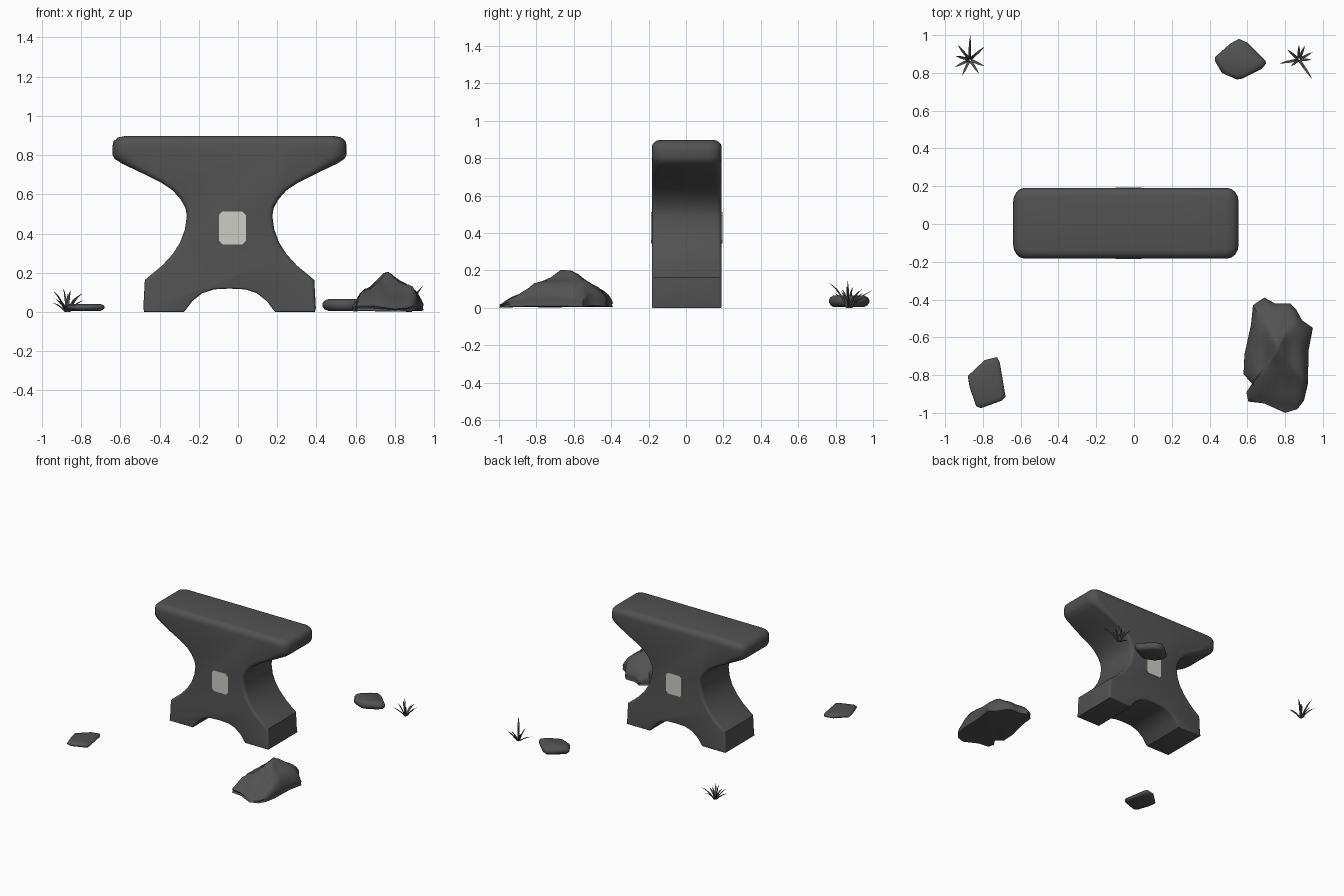
import bpy, bmesh, math, random
from mathutils import Vector, noise

if "Cube" in bpy.data.objects:
    bpy.data.objects.remove(bpy.data.objects["Cube"])
random.seed(4)


def material(name, rgb):
    m = bpy.data.materials.new(name)
    m.diffuse_color = (*rgb, 1)
    m.use_nodes = True
    m.node_tree.nodes["Principled BSDF"].inputs["Base Color"].default_value = m.diffuse_color
    return m


IRON = material("dark grey", (0.084, 0.084, 0.084))
PLATE = material("light warm grey", (0.61, 0.61, 0.57))


def make(name, verts, faces, mat, angle=40):
    me = bpy.data.meshes.new(name)
    me.from_pydata(verts, [], faces)
    bm = bmesh.new()
    bm.from_mesh(me)
    bmesh.ops.recalc_face_normals(bm, faces=bm.faces)
    bm.to_mesh(me)
    bm.free()
    me.materials.append(mat)
    ob = bpy.data.objects.new(name, me)
    bpy.context.collection.objects.link(ob)
    bpy.ops.object.select_all(action='DESELECT')
    ob.select_set(True)
    bpy.context.view_layer.objects.active = ob
    bpy.ops.object.shade_smooth_by_angle(angle=math.radians(angle))
    return ob


def loft(name, rings, mat, angle=40):
    """Skin equal-length rings and close both ends."""
    n = len(rings[0])
    verts = [p for r in rings for p in r]
    faces = [(k*n+i, k*n+(i+1) % n, (k+1)*n+(i+1) % n, (k+1)*n+i)
             for k in range(len(rings)-1) for i in range(n)]
    faces += [tuple(range(n))[::-1], tuple(range(len(verts)-n, len(verts)))]
    return make(name, verts, faces, mat, angle)


# Anvil: half profile (offset from centre line, height, edge rounding), mirrored
CX, CY, HALF = -0.043, 0.004, 0.187
half = [(0, .898, .045), (.3, .898, .045), (.53, .898, .05), (.57, .89, .06), (.592, .87, .07),
        (.597, .845, .075), (.597, .80, .075), (.585, .78, .07), (.55, .757, .05),
        (.44, .705, .03), (.35, .66, .025), (.29, .62, .025), (.25, .575, .025), (.225, .53, .025),
        (.218, .49, .025), (.228, .42, .025), (.252, .355, .025), (.29, .295, .02), (.345, .235, .02),
        (.40, .19, .02), (.432, .163, .02), (.44, .02, .02), (.435, 0, .008), (.232, 0, .008),
        (.19, .055, .01), (.14, .095, .01), (.08, .115, .01), (0, .119, .01)]
prof = half + [(-x, z, r) for x, z, r in half[-2:0:-1]]
insets = []
for i, (x, z, r) in enumerate(prof):
    if abs(x) > .5:                       # cap ends shrink towards their middle
        insets.append(Vector((math.copysign(.5, x)-x, .835-z))*.62)
    else:
        a, b = prof[i-1], prof[(i+1) % len(prof)]
        t = Vector((b[0]-a[0], b[1]-a[1])).normalized()
        insets.append(Vector((t.y, -t.x))*r)
rings = []
steps = [math.radians(a) for a in (90, 67, 45, 22, 0)]
for side in (-1, 1):
    for a in (steps if side < 0 else steps[::-1]):
        rings.append([(CX+x+o.x*(1-math.cos(a)), CY+side*(HALF-r*(1-math.sin(a))),
                       z+o.y*(1-math.cos(a))) for (x, z, r), o in zip(prof, insets)])
loft("anvil_body", rings, IRON)

# Light plates with clipped corners on front and back
x0, x1, z0, z1, c = -.098, .040, .345, .512, .018
outline = [(x0+c, z0), (x1-c, z0), (x1, z0+c), (x1, z1-c), (x1-c, z1), (x0+c, z1),
           (x0, z1-c), (x0, z0+c)]
for name, y in (("front_plate", CY-HALF), ("back_plate", CY+HALF)):
    loft(name, [[(x, y+d, z) for x, z in outline] for d in (-.003, .003)], PLATE, 30)


# Small flat stones
def stone(name, pts, h):
    cx = sum(p[0] for p in pts)/len(pts)
    cy = sum(p[1] for p in pts)/len(pts)
    loft(name, [[(cx+(x-cx)*s, cy+(y-cy)*s, .006+z*(h-.006)) for x, y in pts]
                for z, s in ((0, .78), (.12, .91), (.38, 1), (.62, 1), (.85, .93), (1, .78))],
         IRON, 60)


stone("back_stone", [(.555, .98), (.60, .96), (.695, .865), (.70, .85), (.675, .82), (.575, .77),
                     (.545, .765), (.465, .80), (.43, .86), (.43, .885), (.51, .955)], .065)
stone("front_stone", [(-.88, -.805), (-.79, -.72), (-.725, -.705), (-.71, -.735), (-.68, -.915),
                      (-.70, -.935), (-.81, -.975), (-.835, -.965), (-.87, -.865)], .04)


# Large rock: outline pulled towards its peak, height limited by two side silhouettes
def lerp(table, t):
    for (a, za), (b, zb) in zip(table, table[1:]):
        if t <= b:
            return za+(zb-za)*max(0, (t-a)/(b-a))
    return table[-1][1]


edge = [(.63, -.43), (.69, -.39), (.745, -.42), (.825, -.42), (.86, -.455), (.89, -.51),
        (.947, -.55), (.925, -.665), (.92, -.85), (.90, -.935), (.865, -.98), (.80, -1.0),
        (.69, -.95), (.605, -.94), (.595, -.89), (.625, -.845), (.58, -.795), (.585, -.69), (.62, -.53)]
edge = [p for a, b in zip(edge, edge[1:]+edge[:1])
        for p in (a, ((a[0]+b[0])/2, (a[1]+b[1])/2))]
hx = [(.57, .035), (.60, .055), (.635, .11), (.68, .135), (.763, .207), (.82, .165), (.875, .14), (.95, .07)]
hy = [(-1, .03), (-.95, .06), (-.83, .10), (-.8, .13), (-.66, .207), (-.58, .18), (-.5, .135),
      (-.42, .085), (-.39, .05)]
px, py = .765, -.66
rings = []
for s, low in ((.9, .05), (1, .1), (.975, .3), (1, .5), (.97, .75), (.9, .9), (.8, 1), (.65, 1),
               (.5, 1), (.35, 1), (.2, 1), (.05, 1)):
    ring = []
    for x, y in edge:
        x, y = px+(x-px)*s, py+(y-py)*s
        bump = .022*noise.noise((x*14, y*9, 2))-.005 if low > .7 and s > .1 else 0
        ring.append((x, y, low*min(lerp(hx, x), lerp(hy, y))+bump))
    rings.append(ring)
loft("large_rock", rings, IRON, 50)


# Grass tufts: tapered curved blades from a shared root to each tip
def tuft(name, root, tips):
    verts, faces = [], []
    for tx, ty, tz in tips:
        b = len(verts)
        d = Vector((tx-root[0], ty-root[1], 0))
        side = Vector((-d.y, d.x, 0)).normalized()
        start = Vector((*root, 0))+d*.08
        for k, w in enumerate((.008, .007, .006)):
            t = k/3
            p = start+d*.92*t**1.25
            p.z = tz*(1-(1-t)**1.3)
            verts += [p+side*w, p-side*w, p+d.normalized()*w+Vector((0, 0, -.3*w if k else 0))]
        verts.append(Vector((tx, ty, tz)))
        for k in (0, 3):
            faces += [(b+k+i, b+k+(i+1) % 3, b+k+3+(i+1) % 3, b+k+3+i) for i in range(3)]
        faces += [(b+6+i, b+6+(i+1) % 3, b+9) for i in range(3)] + [(b+2, b+1, b)]
    make(name, verts, faces, IRON, 30)


tuft("left_grass", (-.87, .87),
     [(-.867, 1.0, .095), (-.79, .94, .10), (-.79, .835, .06), (-.82, .795, .08), (-.91, .785, .06),
      (-.95, .83, .05), (-.945, .89, .11), (-.935, .95, .07), (-.89, .86, .12), (-.855, .89, .11)])
tuft("right_grass", (.873, .87),
     [(.945, .765, .135), (.94, .87, .06), (.945, .91, .07), (.905, .945, .08), (.873, .95, .06),
      (.81, .925, .09), (.77, .85, .05), (.83, .835, .10), (.87, .865, .145), (.90, .83, .09)])
